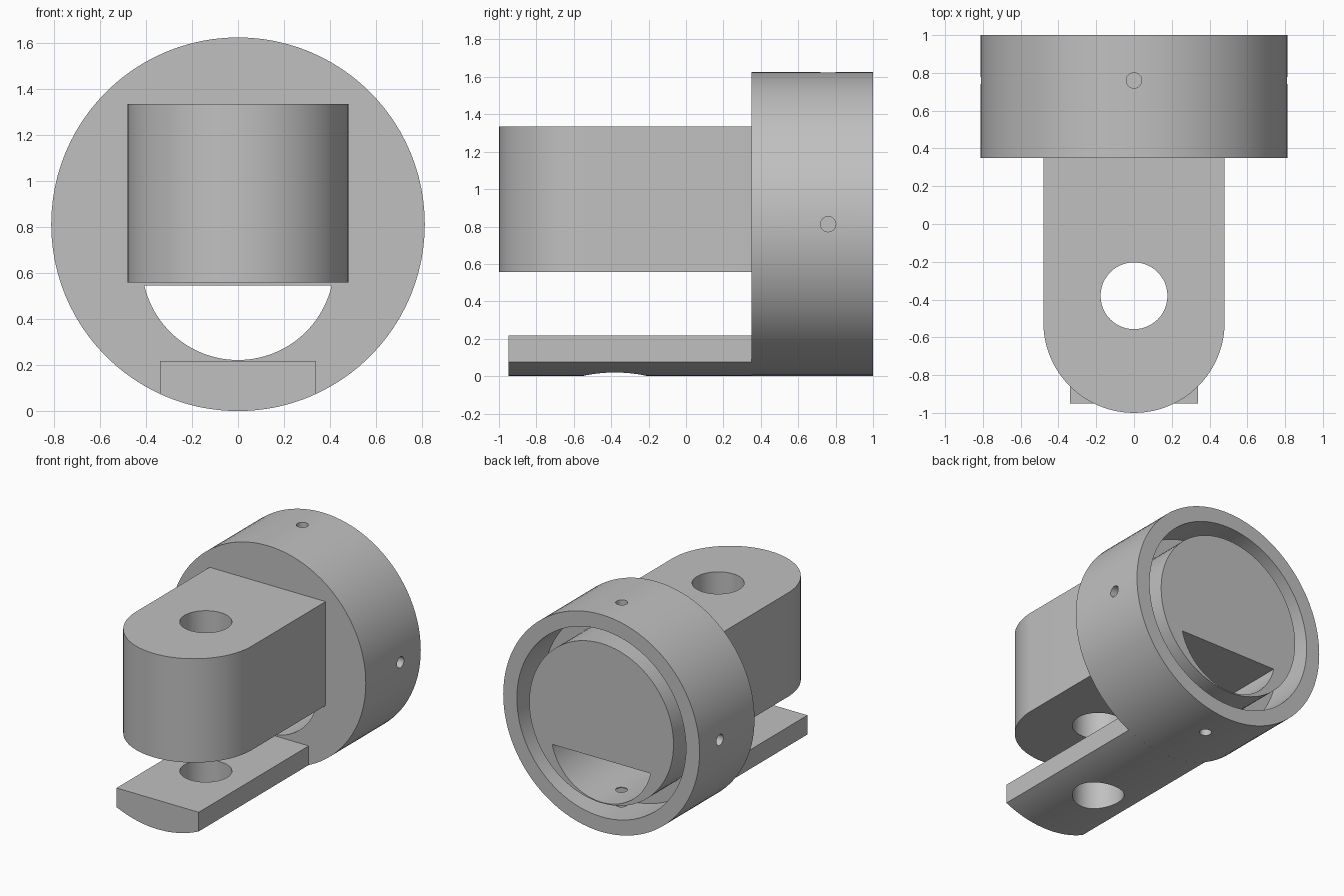
import bpy, bmesh
from math import sin, cos, pi, asin, sqrt, radians
from mathutils import Matrix, Vector

if "Cube" in bpy.data.objects:
    bpy.data.objects.remove(bpy.data.objects["Cube"], do_unlink=True)

metal = bpy.data.materials.new("plain_grey")
metal.use_nodes = True
GREY = (0.53, 0.53, 0.53, 1)
metal.diffuse_color = GREY
metal.node_tree.nodes["Principled BSDF"].inputs["Base Color"].default_value = GREY

R = 0.8125                      # collar radius, also height of its axis
FRONT, BACK, FLOOR = 0.35, 1.0, 0.68
PIN_Y, PIN_R = -0.38, 0.177
SCREW_Y, SCREW_R = 0.76, 0.041


def arc(cx, cy, r, a0, a1, n):
    return [(cx + r * cos(a0 + (a1 - a0) * i / n),
             cy + r * sin(a0 + (a1 - a0) * i / n)) for i in range(n + 1)]


def circle(cx, cy, r, n=96):
    return arc(cx, cy, r, 0, 2 * pi, n)[:-1]


def prism(name, profile, axis, lo, hi):
    """Extrude a 2D profile along an axis: y takes (x, z), z takes (x, y), x takes (y, z)."""
    place = {"x": lambda p: (lo, p[0], p[1]),
             "y": lambda p: (p[0], lo, p[1]),
             "z": lambda p: (p[0], p[1], lo)}[axis]
    step = Vector([(hi - lo) * (axis == a) for a in "xyz"])
    bm = bmesh.new()
    face = bm.faces.new([bm.verts.new(place(p)) for p in profile])
    new = bmesh.ops.extrude_face_region(bm, geom=[face])["geom"]
    bmesh.ops.translate(bm, vec=step, verts=[v for v in new if isinstance(v, bmesh.types.BMVert)])
    bmesh.ops.recalc_face_normals(bm, faces=bm.faces)
    mesh = bpy.data.meshes.new(name)
    bm.to_mesh(mesh)
    bm.free()
    obj = bpy.data.objects.new(name, mesh)
    bpy.context.collection.objects.link(obj)
    mesh.materials.append(metal)
    return obj


def activate(obj):
    bpy.ops.object.select_all(action="DESELECT")
    obj.select_set(True)
    bpy.context.view_layer.objects.active = obj


def cut(obj, tool):
    mod = obj.modifiers.new("cut", "BOOLEAN")
    mod.operation, mod.solver, mod.object = "DIFFERENCE", "EXACT", tool
    activate(obj)
    bpy.ops.object.modifier_apply(modifier=mod.name)
    bpy.data.objects.remove(tool, do_unlink=True)


def finish(obj):
    activate(obj)
    bpy.ops.object.shade_smooth_by_angle(angle=radians(30))


# Round collar with a ring groove in its back
collar = prism("collar", circle(0, R, R), "y", FRONT, BACK)
groove = prism("groove_cutter", circle(0, R, 0.70), "y", FLOOR, BACK + 0.1)
cut(groove, prism("plug_cutter", circle(0, R, 0.597), "y", FLOOR - 0.1, BACK + 0.2))
cut(collar, groove)

# Segment-shaped passage under the tongue
SEG_R, SEG_Z, SEG_TOP = 0.418, 0.64, 0.545
a = asin((SEG_Z - SEG_TOP) / SEG_R)
passage = arc(0, SEG_Z, SEG_R, pi + a, 2 * pi - a, 48)
cut(collar, prism("passage_cutter", passage, "y", FRONT - 0.1, BACK + 0.1))

# Four radial screw holes
cut(collar, prism("screw_top", circle(0, SCREW_Y, SCREW_R, 24), "z", R + 0.5, 2 * R + 0.1))
cut(collar, prism("screw_bottom", circle(0, SCREW_Y, SCREW_R, 24), "z", -0.1, 0.3))
for side, name in ((-1, "screw_right"), (1, "screw_left")):
    cut(collar, prism(name, circle(SCREW_Y, R, SCREW_R, 24), "x", side * 0.5, side * (R + 0.1)))
finish(collar)

# Thick upper tongue with a rounded end and a pin hole
W = 0.48
outline = [(W, FRONT + 0.005), (-W, FRONT + 0.005)] + arc(0, W - 1, W, pi, 2 * pi, 48)
tongue = prism("upper_tongue", outline, "z", 0.558, 1.335)
cut(tongue, prism("pin_cutter", circle(0, PIN_Y, PIN_R, 48), "z", 0.4, 1.5))
finish(tongue)

# Thin lower bar whose underside follows the collar
H = 0.34
b = asin(H / R)
section = [(H, 0.218), (-H, 0.218)] + arc(0, R, R, 1.5 * pi - b, 1.5 * pi + b, 24)
bar = prism("lower_bar", section, "y", -0.95, FRONT)
cut(bar, prism("pin_cutter", circle(0, PIN_Y, PIN_R, 48), "z", -0.1, 0.3))
finish(bar)
